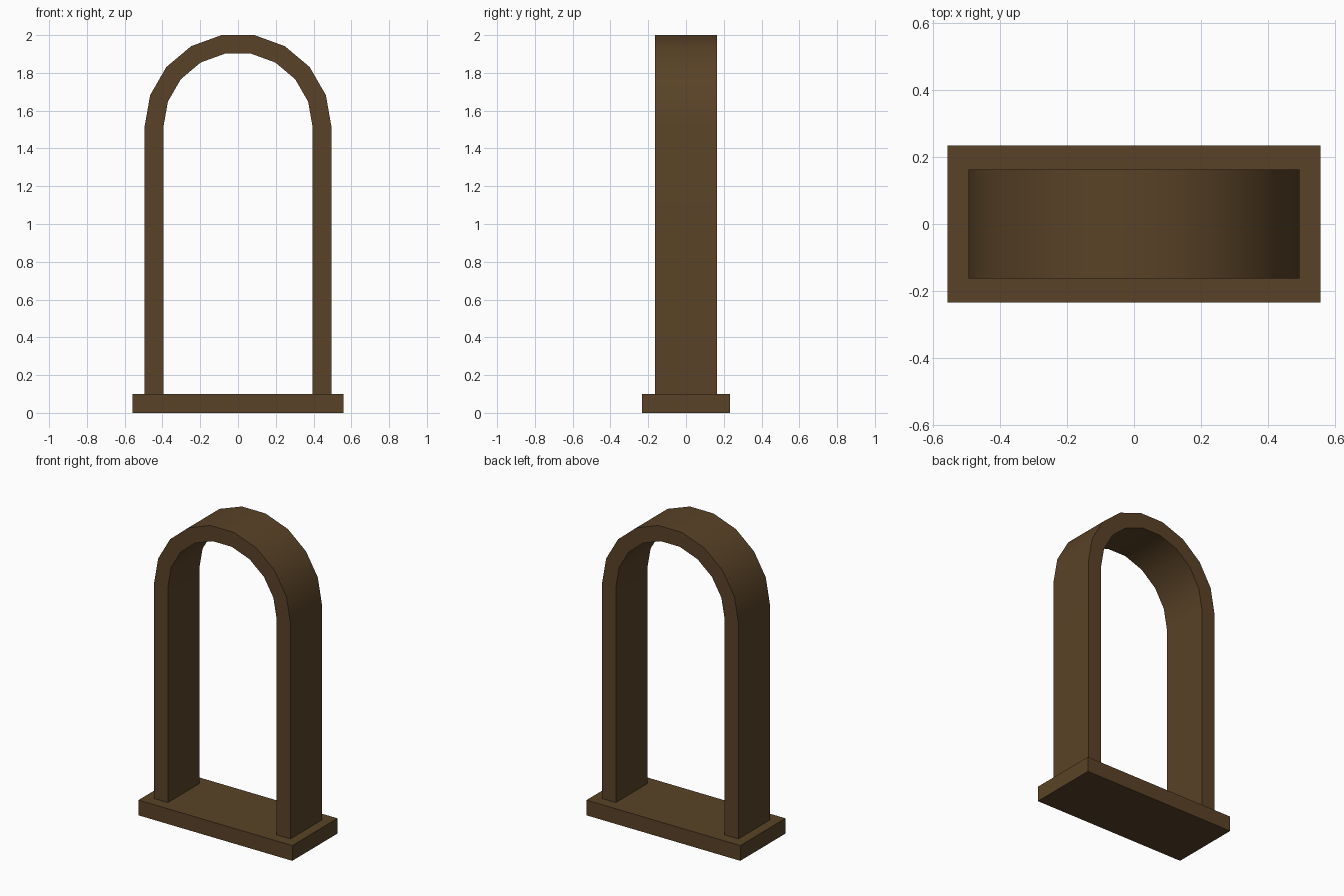
import bpy, bmesh, math

if "Cube" in bpy.data.objects:
    bpy.data.objects.remove(bpy.data.objects["Cube"])

wood = bpy.data.materials.new("dark_brown_wood")
wood.diffuse_color = (0.10, 0.055, 0.020, 1)
wood.use_nodes = True
wood.node_tree.nodes["Principled BSDF"].inputs["Base Color"].default_value = wood.diffuse_color


def finish(bm, name):
    bmesh.ops.recalc_face_normals(bm, faces=bm.faces[:])
    mesh = bpy.data.meshes.new(name)
    bm.to_mesh(mesh)
    bm.free()
    mesh.materials.append(wood)
    ob = bpy.data.objects.new(name, mesh)
    bpy.context.collection.objects.link(ob)
    return ob


# Base slab
bm = bmesh.new()
bmesh.ops.create_cube(bm, size=1)
for v in bm.verts:
    v.co = (v.co.x * 1.116, v.co.y * 0.468, (v.co.z + 0.5) * 0.1)
finish(bm, "base_slab")


# Arched frame: two legs joined by a nine-segment half circle
BOTTOM, SPRING, HALF_DEPTH, SEGMENTS = 0.1, 1.513, 0.163, 9


def arch_path(r):
    arc = [(r * math.cos(math.pi * i / SEGMENTS),
            SPRING + r * math.sin(math.pi * i / SEGMENTS))
           for i in range(SEGMENTS + 1)]
    return [(r, BOTTOM)] + arc + [(-r, BOTTOM)]


bm = bmesh.new()
rings = []
for (ox, oz), (ix, iz) in zip(arch_path(0.495), arch_path(0.395)):
    rings.append([bm.verts.new(p) for p in (
        (ox, -HALF_DEPTH, oz), (ox, HALF_DEPTH, oz),
        (ix, HALF_DEPTH, iz), (ix, -HALF_DEPTH, iz))])
for a, b in zip(rings, rings[1:]):
    for k in range(4):
        n = (k + 1) % 4
        bm.faces.new((a[k], a[n], b[n], b[k]))
bm.faces.new(rings[0])
bm.faces.new(rings[-1])
arch = finish(bm, "arched_frame")

# Smooth curve, crisp edges
bpy.context.view_layer.objects.active = arch
arch.select_set(True)
bpy.ops.object.shade_smooth_by_angle(angle=math.radians(35))
